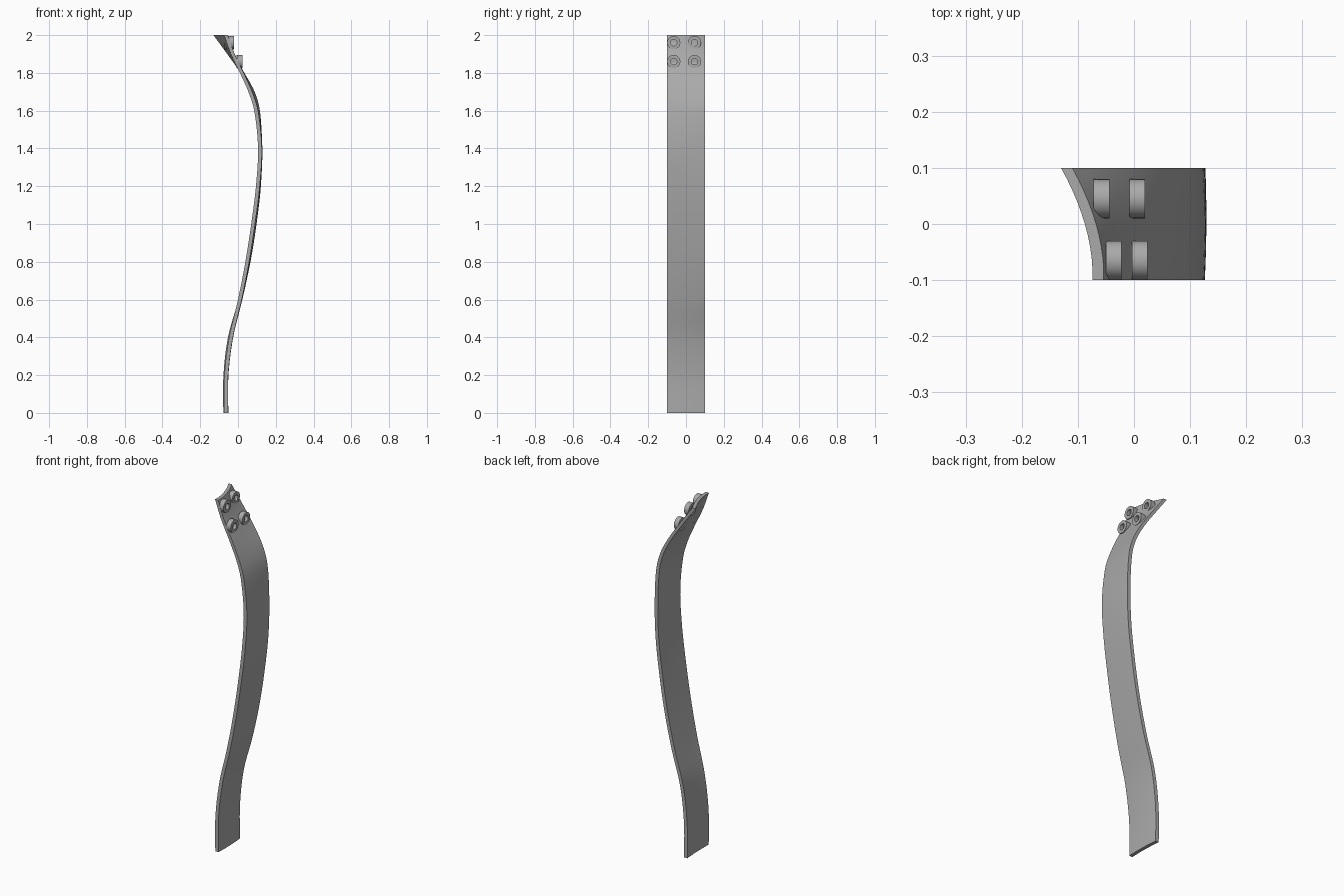
import bpy, bmesh, math
from mathutils import Matrix

cube = bpy.data.objects.get("Cube")
if cube:
    bpy.data.objects.remove(cube, do_unlink=True)

grey = bpy.data.materials.new("plain grey")
grey.use_nodes = True
grey.diffuse_color = (0.4, 0.4, 0.4, 1)
grey.node_tree.nodes["Principled BSDF"].inputs["Base Color"].default_value = grey.diffuse_color

HALF = 0.1       # half width of the strip
THICK = 0.01     # half thickness of the strip

# Side profile as (height, x at the front edge, x at the back edge)
PROFILE = [(0, -.063, -.068), (.2, -.062, -.067), (.4, -.037, -.043), (.6, .010, .012),
           (.8, .049, .056), (1, .080, .088), (1.2, .105, .111), (1.4, .116, .117),
           (1.6, .096, .106), (1.7, .065, .078), (1.8, .020, .023), (1.9, -.028, -.047),
           (2, -.064, -.120)]


def finish(bm, name):
    bmesh.ops.recalc_face_normals(bm, faces=bm.faces)
    mesh = bpy.data.meshes.new(name)
    bm.to_mesh(mesh)
    bm.free()
    mesh.materials.append(grey)
    ob = bpy.data.objects.new(name, mesh)
    bpy.context.collection.objects.link(ob)
    bpy.ops.object.select_all(action='DESELECT')
    bpy.context.view_layer.objects.active = ob
    ob.select_set(True)
    bpy.ops.object.shade_smooth_by_angle(angle=math.radians(35))
    return ob


def edge_x(z, column):
    """Smooth cubic through the profile points."""
    n = len(PROFILE)
    i = max(k for k in range(n - 1) if PROFILE[k][0] <= z)

    def slope(k):
        a, b = PROFILE[max(k - 1, 0)], PROFILE[min(k + 1, n - 1)]
        return (b[column] - a[column]) / (b[0] - a[0])
    a, b = PROFILE[i], PROFILE[i + 1]
    h = b[0] - a[0]
    t = (z - a[0]) / h
    s = 1 - t
    return (a[column] * s * s * (1 + 2 * t) + b[column] * t * t * (3 - 2 * t)
            + h * slope(i) * t * s * s - h * slope(i + 1) * t * t * s)


def surface_x(y, z):
    t = (y + HALF) / (2 * HALF)
    front, back = edge_x(z, 1), edge_x(z, 2)
    return front + (back - front) * t ** 1.8 + 0.01 * t * (1 - t)


# Curved, slightly twisted strip
ROWS, COLS = 64, 10
bm = bmesh.new()
sides = []
for offset in (-THICK, THICK):
    grid = []
    for r in range(ROWS + 1):
        z = 2 * r / ROWS
        ys = [HALF * (2 * c / COLS - 1) for c in range(COLS + 1)]
        grid.append([bm.verts.new((surface_x(y, z) + offset, y, z)) for y in ys])
    for r in range(ROWS):
        for c in range(COLS):
            bm.faces.new((grid[r][c], grid[r][c + 1], grid[r + 1][c + 1], grid[r + 1][c]))
    sides.append(grid)
inner, outer = sides
for r in range(ROWS):
    for c in (0, COLS):
        bm.faces.new((inner[r][c], inner[r + 1][c], outer[r + 1][c], outer[r][c]))
for c in range(COLS):
    for r in (0, ROWS):
        bm.faces.new((inner[r][c], inner[r][c + 1], outer[r][c + 1], outer[r][c]))
finish(bm, "curved_strip")


# Ring-shaped bosses with a recessed hole, facing +x
def boss(name, x, y, z):
    bm = bmesh.new()
    bmesh.ops.create_cone(bm, cap_ends=True, segments=32, radius1=.035, radius2=.035, depth=.028,
                          matrix=Matrix.Rotation(math.pi / 2, 4, 'Y'))
    bm.normal_update()
    cap = [f for f in bm.faces if f.normal.x > .9]
    bmesh.ops.inset_region(bm, faces=cap, thickness=.018)
    hole = bmesh.ops.extrude_face_region(bm, geom=cap)
    bmesh.ops.delete(bm, geom=cap, context='FACES_ONLY')
    bmesh.ops.translate(bm, vec=(-.02, 0, 0),
                        verts=[v for v in hole["geom"] if isinstance(v, bmesh.types.BMVert)])
    finish(bm, name).location = (x, y, z)


boss("upper_front_boss", -.036, -.065, 1.96)
boss("lower_front_boss", .010, -.065, 1.86)
boss("upper_back_boss", -.058, .045, 1.96)
boss("lower_back_boss", .006, .045, 1.86)
